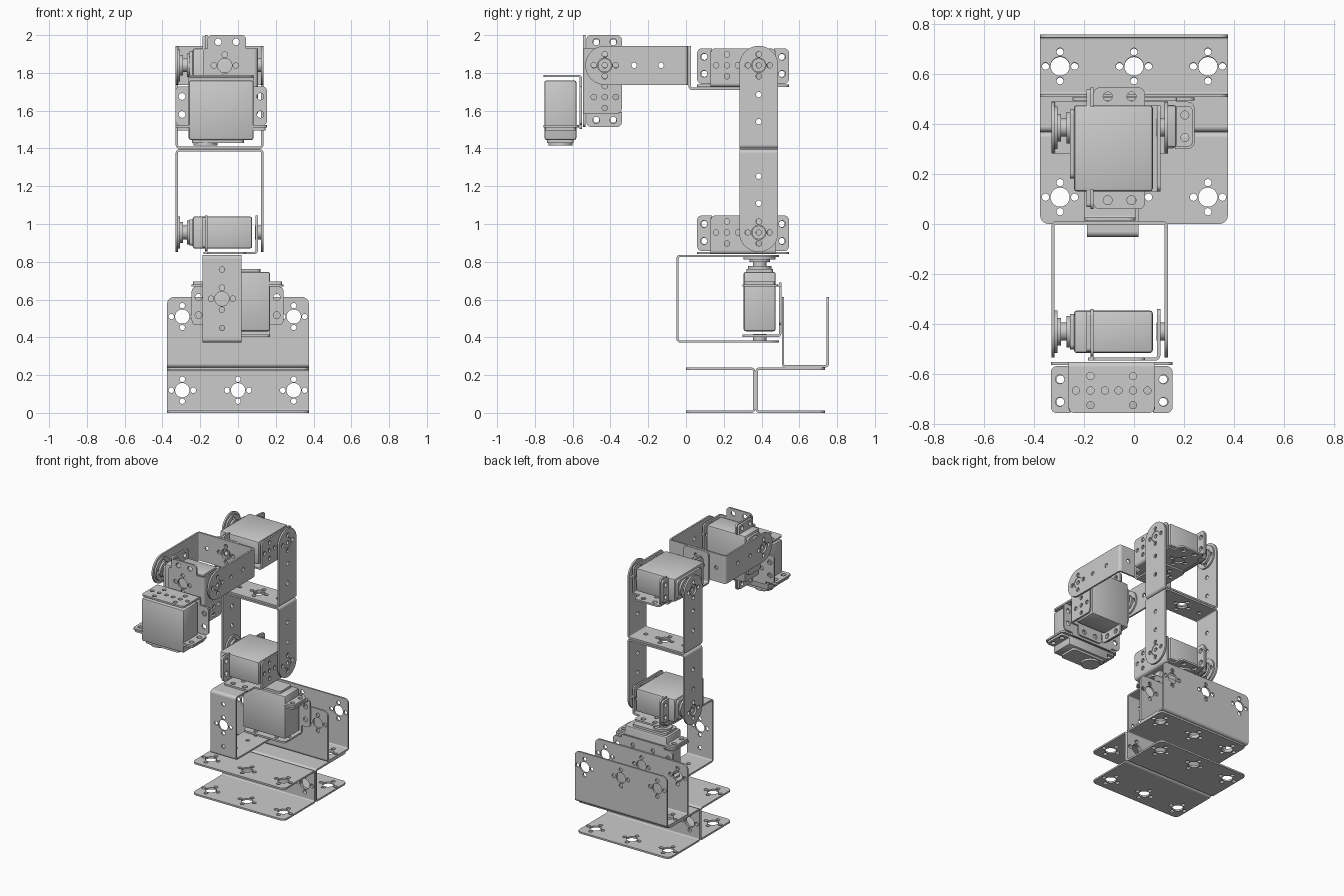
import bpy, bmesh
from math import cos, sin, pi
from mathutils import Vector, Matrix

if "Cube" in bpy.data.objects:
    bpy.data.objects.remove(bpy.data.objects["Cube"])

X, Y, Z = Vector((1, 0, 0)), Vector((0, 1, 0)), Vector((0, 0, 1))
TH = 0.0125          # sheet thickness


def circle(a, b, r):
    n = 40 if r > 0.03 else 16
    return [(a + r * cos(2 * pi * i / n), b + r * sin(2 * pi * i / n)) for i in range(n)]


def cross(a, b, r=0.038, d=0.058):
    """Mounting pattern: a centre hole and four small holes round it."""
    return [circle(a, b, r)] + [circle(a + d * i, b + d * j, 0.0145)
                                for i, j in ((1, 0), (-1, 0), (0, 1), (0, -1))]


def fillet(corners):
    """Outline from right-angled corners given as (a, b, radius)."""
    out, n = [], len(corners)
    for i, (a, b, r) in enumerate(corners):
        p = Vector((a, b))
        d1 = (Vector(corners[i - 1][:2]) - p).normalized()
        d2 = (Vector(corners[(i + 1) % n][:2]) - p).normalized()
        steps = 0 if r == 0 else (14 if r > 0.05 else 6)
        for k in range(steps + 1):
            t = pi / 2 * k / max(steps, 1)
            q = p if r == 0 else p + r * (d1 + d2) - r * (d2 * cos(t) + d1 * sin(t))
            if not out or (q - Vector(out[-1])).length > 1e-5:
                out.append((q.x, q.y))
    return out


def rect(a0, a1, b0, b1, r_lo=0, r_hi=0):
    """Rectangle; r_lo rounds the corners at b0 and r_hi those at b1."""
    return fillet([(a0, b0, r_lo), (a1, b0, r_lo), (a1, b1, r_hi), (a0, b1, r_hi)])


class Part:
    def __init__(self, name):
        self.name, self.bm = name, bmesh.new()

    def plate(self, axes, outline, lo, hi, holes=()):
        """Flat pierced sheet: the outline lies in axes[0], axes[1], thick along axes[2]."""
        cu = bpy.data.curves.new("tmp", 'CURVE')
        cu.dimensions, cu.fill_mode, cu.extrude = '2D', 'BOTH', (hi - lo) / 2
        for loop in [outline, *holes]:
            s = cu.splines.new('POLY')
            s.points.add(len(loop) - 1)
            for pt, (a, b) in zip(s.points, loop):
                pt.co = (a, b, 0, 1)
            s.use_cyclic_u = True
        ob = bpy.data.objects.new("tmp", cu)
        bpy.context.collection.objects.link(ob)
        dg = bpy.context.evaluated_depsgraph_get()
        me = bpy.data.meshes.new_from_object(ob.evaluated_get(dg))
        tmp = bmesh.new()
        tmp.from_mesh(me)
        bmesh.ops.remove_doubles(tmp, verts=tmp.verts, dist=1e-5)
        for v in tmp.verts:
            co = [0, 0, 0]
            co[axes[0]], co[axes[1]], co[axes[2]] = v.co.x, v.co.y, v.co.z + (lo + hi) / 2
            v.co = co
        tmp.to_mesh(me)
        tmp.free()
        self.bm.from_mesh(me)
        bpy.data.objects.remove(ob)
        bpy.data.curves.remove(cu)
        bpy.data.meshes.remove(me)

    def bend(self, axes, a, b, sa, sb, lo, hi, R=0.02):
        """Quarter-round fold whose outer corner is (a, b)."""
        arc = lambda r: [(a + sa * (R - r * cos(k * pi / 12)), b + sb * (R - r * sin(k * pi / 12)))
                         for k in range(7)]
        self.plate(axes, arc(R) + arc(R - TH)[::-1], lo, hi)

    def box(self, lo, hi, bevel):
        lo, hi = Vector(lo), Vector(hi)
        m = Matrix.Translation((lo + hi) / 2) @ Matrix.Diagonal((*(hi - lo), 1))
        vs = bmesh.ops.create_cube(self.bm, size=1, matrix=m)["verts"]
        es = list({e for v in vs for e in v.link_edges})
        bmesh.ops.bevel(self.bm, geom=es, offset=bevel, segments=2, profile=0.5, affect='EDGES')

    def finish(self, origin=(0, 0, 0), cols=(X, Y, Z)):
        m = Matrix(cols).transposed().to_4x4()
        m.translation = origin
        bm = self.bm
        bmesh.ops.transform(bm, matrix=m, verts=bm.verts)
        bmesh.ops.recalc_face_normals(bm, faces=bm.faces)
        for f in bm.faces:
            f.smooth = True
        for e in bm.edges:
            e.smooth = e.is_manifold and e.calc_face_angle(0) < 0.6
        me = bpy.data.meshes.new(self.name)
        bm.to_mesh(me)
        bm.free()
        bpy.context.collection.objects.link(bpy.data.objects.new(self.name, me))


XYZ, XZY, YZX = (0, 1, 2), (0, 2, 1), (1, 2, 0)
C = -0.083           # middle of a motor, measured from its shaft


def motor(name, origin, cols, horn=True):
    # local axes: length, thickness, output direction
    p = Part(name)
    p.box((C - 0.172, -0.085, 0.06), (C + 0.172, 0.085, 0.375), 0.012)
    p.plate(XYZ, rect(C - 0.235, C + 0.235, -0.08, 0.08, 0.015, 0.015), 0.309, 0.324,
            [circle(C + s * 0.205, t, 0.016) for s in (-1, 1) for t in (-0.045, 0.045)])
    p.plate(XYZ, rect(C - 0.12, C + 0.155, -0.07, 0.07, 0.02, 0.02), 0.37, 0.391)
    p.plate(XYZ, circle(0, 0, 0.063), 0.385, 0.405)
    p.finish(origin, cols)
    if horn:
        h = Part(name + "_horn")
        h.plate(XYZ, circle(0, 0, 0.036), 0.40, 0.435)
        h.plate(XYZ, circle(0, 0, 0.055), 0.426, 0.441)
        h.plate(XYZ, circle(0, 0, 0.085), 0.441, 0.4525, cross(0, 0, 0.016))
        h.plate(XYZ, circle(0, 0, 0.036), 0.002, 0.045, [circle(0, 0, 0.014)])
        h.finish(origin, cols)


def motor_bracket(name, origin, cols):
    p = Part(name)
    # back plate
    p.plate(XYZ, rect(C - 0.172, C + 0.172, -0.09, 0.095, 0.025), 0.03, 0.03 + TH,
            [h for s in (-1, 1) for h in cross(C + s * 0.085, 0, 0.0145)])
    p.bend((1, 2, 0), 0.115, 0.03, -1, 1, C - 0.172, C + 0.172)
    # floor with side ears
    a, e, r = 0.172, 0.243, 0.025
    pts = [(-a, 0.05, 0), (a, 0.05, 0), (a, 0.092, 0), (e, 0.092, r), (e, 0.297, r), (a, 0.297, 0),
           (a, 0.318, 0.01), (-a, 0.318, 0.01), (-a, 0.297, 0), (-e, 0.297, r), (-e, 0.092, r),
           (-a, 0.092, 0)]
    holes = [circle(C + s * 0.207, w, 0.018) for s in (-1, 1) for w in (0.145, 0.24)]
    for s in (-1, 1):
        holes += cross(C + s * 0.082, 0.205)
    p.plate(XZY, fillet([(C + x, w, q) for x, w, q in pts]), 0.115 - TH, 0.115, holes)
    # pair of front ears carrying the motor
    for s in (-1, 1):
        x0, x1 = sorted((C + s * 0.165, C + s * e))
        corner = lambda x: r if abs(x - C) > 0.2 else 0
        p.plate(XYZ, fillet([(x0, -0.09, corner(x0)), (x1, -0.09, corner(x1)),
                             (x1, 0.098, corner(x1)), (x0, 0.098, corner(x0))]), 0.296, 0.309,
                [circle(C + s * 0.207, t, 0.018) for t in (-0.045, 0.045)])
    p.plate(XYZ, rect(C - 0.172, C + 0.172, 0.084, 0.105), 0.296, 0.309)
    p.finish(origin, cols)


def u_bracket(name, origin, cols):
    # local axes: towards the web, width, across; the pivot is at the origin
    p, r, web, span = Part(name), 0.103, 0.441, 0.465
    arm = fillet([(-r, -r, r), (web - 0.02, -r, 0), (web - 0.02, r, 0), (-r, r, r)])
    holes = cross(0, 0) + [circle(0.155, 0, 0.0145), circle(0.298, 0, 0.0145)]
    for w in (0, span - TH):
        p.plate(XYZ, arm, w, w + TH, holes)
    p.plate(YZX, rect(-r, r, 0.02, span - 0.02), web - TH, web,
            cross(0, span / 2) + [circle(0, span / 2 + s * 0.155, 0.0145) for s in (-1, 1)])
    for w, s in ((0, 1), (span, -1)):
        p.bend((0, 2, 1), web, w, -1, s, -r, r)
    p.finish(origin, cols)


# base: two channels back to back
HX = (-0.295, 0, 0.295)
for name, y0, s in (("front_base_channel", 0, 1), ("rear_base_channel", 0.735, -1)):
    p = Part(name)
    for z in (0, 0.24 - TH):
        p.plate(XYZ, rect(-0.375, 0.375, 0, 0.347, 0.035), z, z + TH,
                [h for x in HX for h in cross(x, 0.107)])
    p.plate(XZY, rect(-0.375, 0.375, 0.02, 0.22), 0.367 - TH, 0.367,
            [h for x in HX for h in cross(x, 0.12)])
    for z, d in ((0, 1), (0.24, -1)):
        p.bend(YZX, 0.367, z, -1, d, -0.375, 0.375)
    p.finish((0, y0, 0), (X, s * Y, Z))

# base: upright channel
p = Part("upright_base_channel")
p.plate(XYZ, rect(-0.375, 0.375, 0.527, 0.737), 0.24, 0.24 + TH,
        [h for x in HX for h in cross(x, 0.63)])
for y, s in ((0.507, 1), (0.757, -1)):
    y0, y1 = sorted((y, y + s * TH))
    p.plate(XZY, rect(-0.375, 0.375, 0.26, 0.613, 0, 0.035), y0, y1,
            [h for x in HX for h in cross(x, 0.51)])
    p.bend(YZX, y, 0.24, s, 1, -0.375, 0.375)
p.finish()

# joints: motor, its bracket and the U bracket that it turns
JOINTS = (
    ("base", (-0.085, 0.39, 0.372), (-X, Y, Z), (-Y, X, Z)),
    ("shoulder", (0.135, 0.385, 0.955), (Y, -Z, -X), (Z, Y, -X)),
    ("elbow", (0.135, 0.385, 1.84), (Y, -Z, -X), (-Z, Y, -X)),
    ("wrist", (0.135, -0.43, 1.84), (Z, -Y, -X), (Y, Z, -X)),
    ("tool", (-0.172, -0.665, 1.82), (-X, Y, -Z), None))
for name, origin, cols, ucols in JOINTS:
    motor(name + "_motor", origin, cols, ucols is not None)
    motor_bracket(name + "_motor_bracket", origin, cols)
    if ucols:
        u_bracket(name + "_u_bracket", origin, ucols)

# angle bracket joining elbow and forearm
p = Part("elbow_angle_bracket")
x0, x1, xm = -0.2, 0.005, -0.0975
p.plate(XZY, rect(x0, x1, 1.73, 1.943, 0, 0.03), 0.013, 0.013 + TH, cross(xm, 1.84))
p.plate(XYZ, rect(x0, x1, 0.033, 0.305, 0, 0.03), 1.71, 1.71 + TH, cross(xm, 0.2))
p.bend(YZX, 0.013, 1.71, 1, 1, x0, x1)
p.finish()
